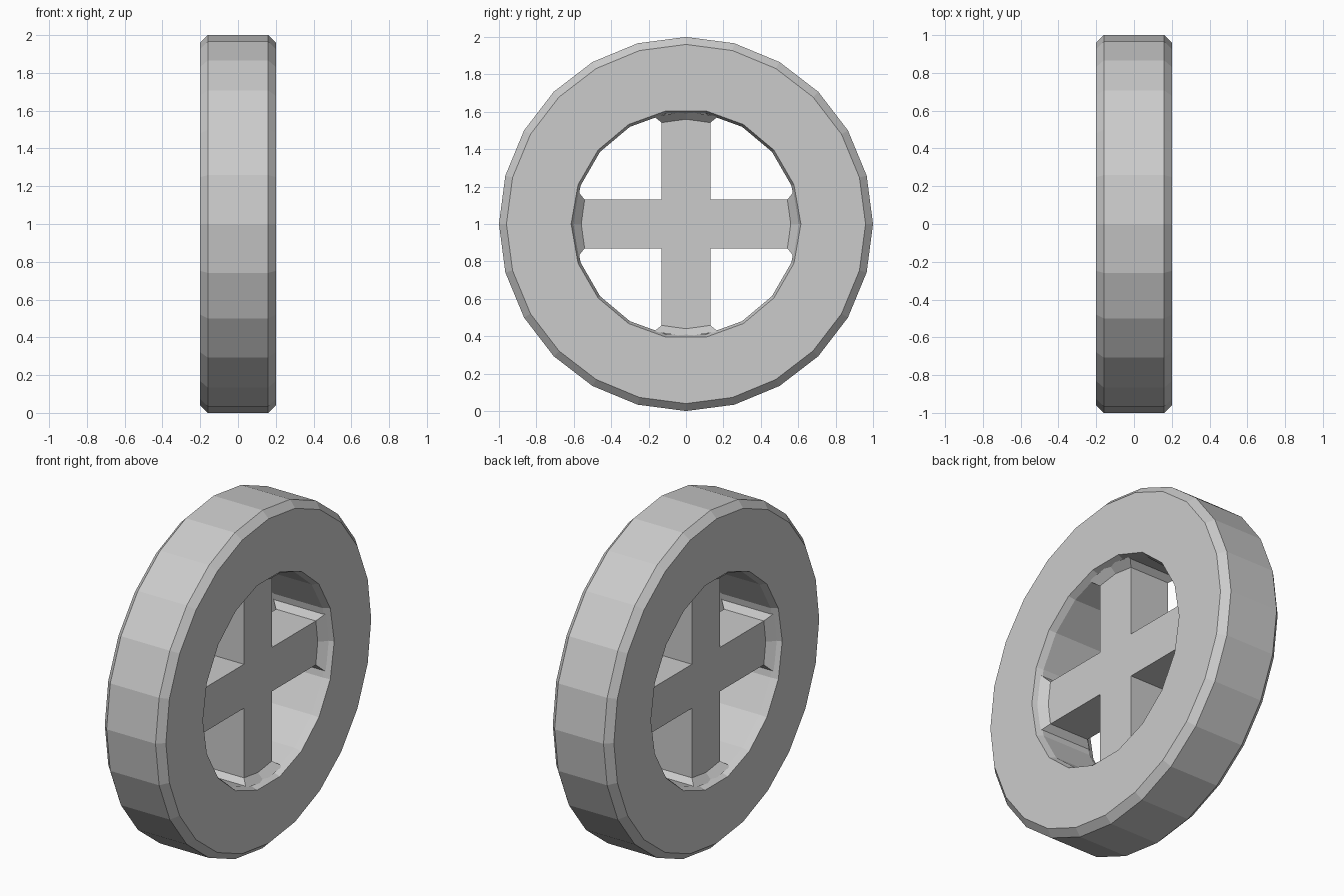
import bpy, bmesh
from math import pi, cos, sin
from mathutils import Matrix, Vector

if "Cube" in bpy.data.objects:
    bpy.data.objects.remove(bpy.data.objects["Cube"])

CENTER = Vector((0, 0, 1))


def finish(name, bm):
    bmesh.ops.recalc_face_normals(bm, faces=bm.faces)
    mesh = bpy.data.meshes.new(name)
    bm.to_mesh(mesh)
    bm.free()
    ob = bpy.data.objects.new(name, mesh)
    ob.location = CENTER
    bpy.context.collection.objects.link(ob)
    return ob


def lathe(name, profile, sides):
    """Closed faceted solid around the x axis from (x, radius) pairs."""
    bm = bmesh.new()
    rings = [[bm.verts.new((x, r * cos(2 * pi * i / sides), r * sin(2 * pi * i / sides)))
              for i in range(sides)] for x, r in profile]
    for a, b in zip(rings, rings[1:]):
        for i in range(sides):
            j = (i + 1) % sides
            bm.faces.new((a[i], a[j], b[j], b[i]))
    bm.faces.new(rings[0])
    bm.faces.new(rings[-1])
    return finish(name, bm)


# Rim: chamfered 24-sided disc with an 18-sided hole
rim = lathe("rim", [(-.2, .96), (-.16, 1), (.16, 1), (.2, .96)], 24)
cutter = lathe("hole_cutter", [(-.3, .65), (-.16, .6), (.16, .6), (.3, .65)], 18)
cutter.hide_render = True
cutter.hide_viewport = True
cut = rim.modifiers.new("hole", 'BOOLEAN')
cut.object = cutter
cut.operation = 'DIFFERENCE'
cut.solver = 'EXACT'

# Spokes: one cross outline extruded along x
w, length = .13, .61
bm = bmesh.new()
outline = []
for k in range(4):
    turn = Matrix.Rotation(k * pi / 2, 3, 'X')
    for y, z in ((length, -w), (length, w), (w, w)):
        outline.append(bm.verts.new(turn @ Vector((-w, y, z))))
face = bm.faces.new(outline)
ext = bmesh.ops.extrude_face_region(bm, geom=[face], use_keep_orig=True)
bmesh.ops.translate(bm, vec=(2 * w, 0, 0),
                    verts=[v for v in ext["geom"] if isinstance(v, bmesh.types.BMVert)])
finish("spokes", bm)

# Flared collars where the spokes meet the rim
bm = bmesh.new()
for k in range(4):
    turn = Matrix.Rotation(k * pi / 2, 3, 'X')
    rings = []
    for half, mid, corner in ((.13, .56, .542), (.172, .602, .575)):
        pts = [(-half, corner, -half), (-half, mid, 0), (-half, corner, half),
               (half, corner, half), (half, mid, 0), (half, corner, -half)]
        rings.append([bm.verts.new(turn @ Vector(p)) for p in pts])
    a, b = rings
    for i in range(6):
        j = (i + 1) % 6
        bm.faces.new((a[i], a[j], b[j], b[i]))
finish("spoke_collars", bm)
